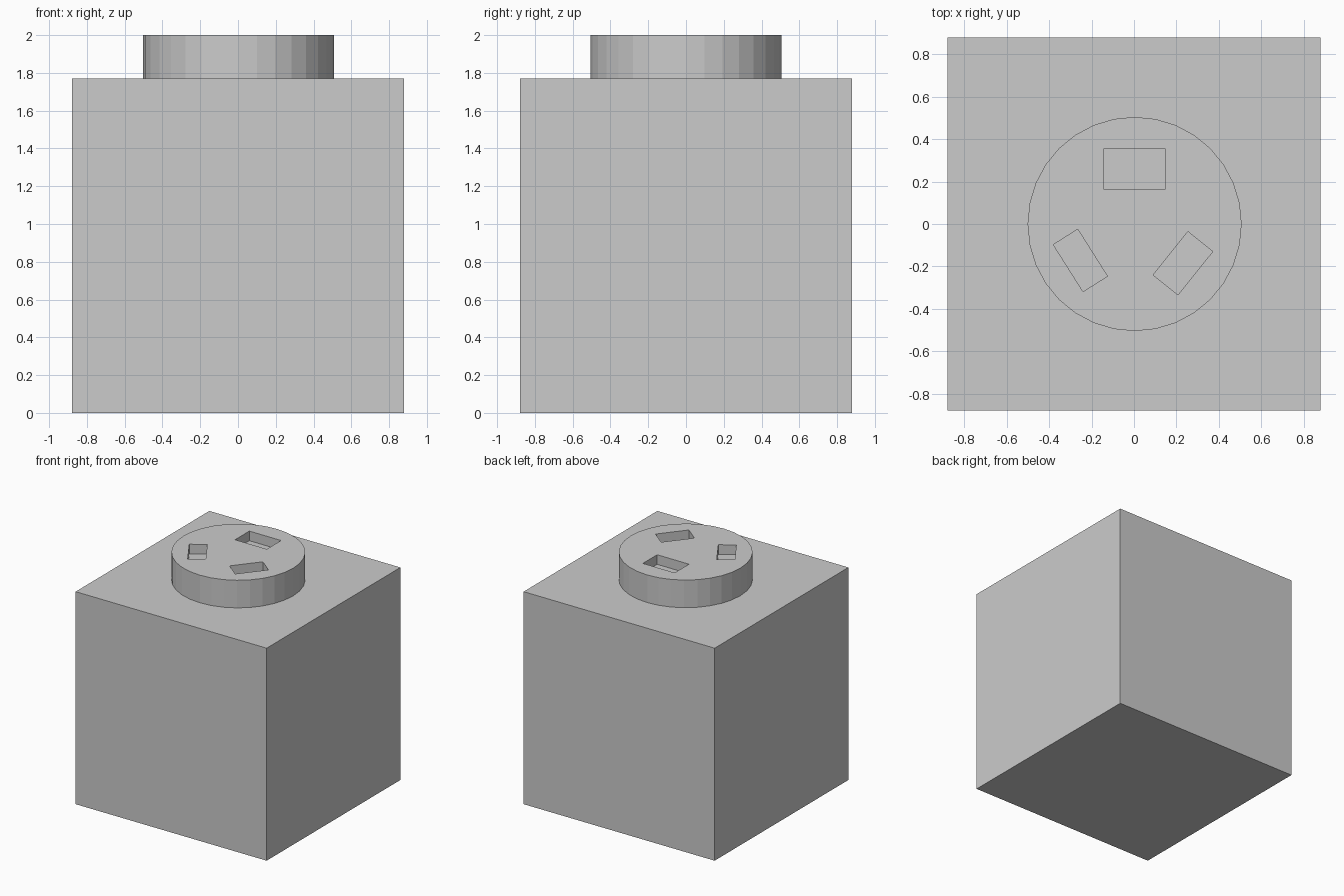
import bpy
import math

if "Cube" in bpy.data.objects:
    bpy.data.objects.remove(bpy.data.objects["Cube"])


def box(name, size, center, angle=0.0):
    bpy.ops.mesh.primitive_cube_add(size=1, location=center, rotation=(0, 0, math.radians(angle)))
    ob = bpy.context.object
    ob.name = name
    ob.scale = size
    bpy.ops.object.transform_apply(location=False, rotation=False, scale=True)
    return ob


TOP, BODY_TOP, SLOT_DEPTH = 2.0, 1.77, 0.08

# Main block
box("block", (1.76, 1.76, BODY_TOP), (0, 0, BODY_TOP / 2))

# Round stud on top
bpy.ops.mesh.primitive_cylinder_add(vertices=32, radius=0.505, depth=TOP - BODY_TOP,
                                    location=(0.003, 0, (TOP + BODY_TOP) / 2))
stud = bpy.context.object
stud.name = "stud"

# Three shallow slots: x, y, length, width, angle
slots = [
    (0.003, 0.26, 0.293, 0.188, 0),
    (-0.253, -0.172, 0.262, 0.136, -57.7),
    (0.231, -0.185, 0.262, 0.150, 51.2),
]
for i, (x, y, length, width, angle) in enumerate(slots):
    cutter = box(f"slot_cutter_{i + 1}", (length, width, SLOT_DEPTH * 2), (x, y, TOP), angle)
    cutter.hide_render = True
    cutter.display_type = 'WIRE'
    mod = stud.modifiers.new(f"slot_{i + 1}", 'BOOLEAN')
    mod.operation = 'DIFFERENCE'
    mod.solver = 'EXACT'
    mod.object = cutter
